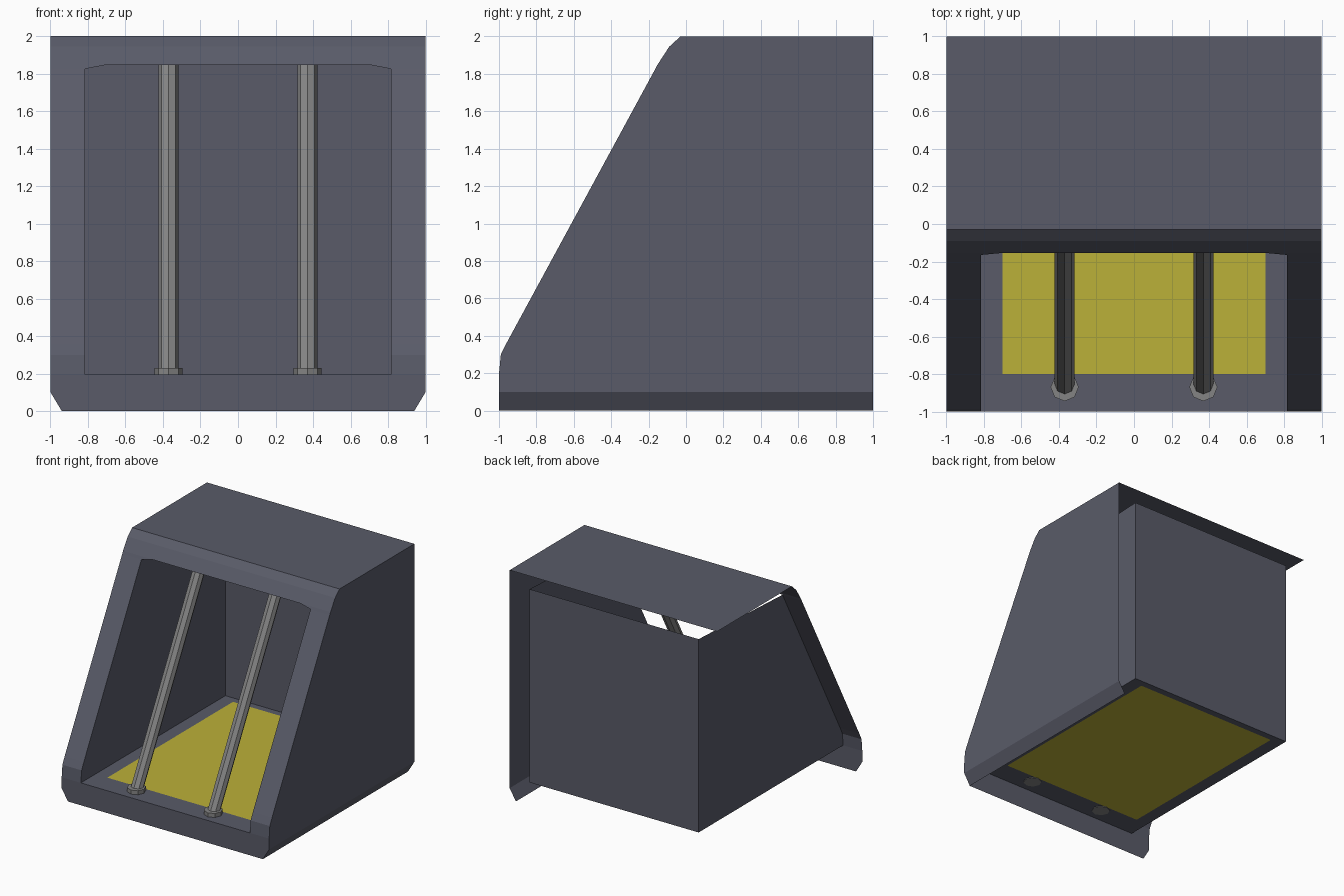
import bpy, bmesh
from mathutils import Vector

if "Cube" in bpy.data.objects:
    bpy.data.objects.remove(bpy.data.objects["Cube"])


def material(name, color):
    m = bpy.data.materials.new(name)
    m.diffuse_color = (*color, 1)
    m.use_nodes = True
    m.node_tree.nodes["Principled BSDF"].inputs["Base Color"].default_value = m.diffuse_color
    return m


SLATE = material("slate", (0.10, 0.105, 0.14))
YELLOW = material("yellow", (0.50, 0.44, 0.04))
STEEL = material("steel", (0.23, 0.23, 0.23))


def panels(name, polys, mat):
    """Open sheet-metal object made from a few polygons."""
    bm = bmesh.new()
    for poly in polys:
        bm.faces.new([bm.verts.new(p) for p in poly])
    bmesh.ops.remove_doubles(bm, verts=bm.verts, dist=0.0005)
    return finish(name, bm, mat)


def finish(name, bm, mat):
    me = bpy.data.meshes.new(name)
    bm.to_mesh(me)
    bm.free()
    me.materials.append(mat)
    ob = bpy.data.objects.new(name, me)
    bpy.context.collection.objects.link(ob)
    return ob


def strip(profile, x0, x1):
    """Quads swept along x between consecutive (y, z) points."""
    return [[(x0, *a), (x1, *a), (x1, *b), (x0, *b)]
            for a, b in zip(profile, profile[1:])]


W, FLOOR, BACK = 0.815, 0.195, 0.99
slope = [(-1, FLOOR), (-0.99, 0.30), (-0.96, 0.36), (-0.165, 1.825)]
brow = [(-0.165, 1.825), (-0.155, 1.845), (-0.09, 1.945), (-0.03, 2)]

# Front frame: two sloping posts, brow with clipped corners, lower lip
frame = strip(slope, -1, -W) + strip(slope, W, 1)
frame += strip(brow[1:], -1, 1)
for s in (-1, 1):
    post = [(s, *brow[0]), (s * W, *brow[0]), (s * 0.71, *brow[1]), (s, *brow[1])]
    frame.append(post[::s])
frame.append([(-0.94, -1, 0), (0.94, -1, 0), (1, -1, 0.1), (1, -1, FLOOR),
              (-1, -1, FLOOR), (-1, -1, 0.1)])
panels("front_frame", frame, SLATE)

# Roof sheet, and the single outer side with its bevelled foot
panels("roof", strip([(-0.03, 2), (1, 2)], -1, 1), SLATE)
outline = [(-1, 0.1)] + slope + brow[1:] + [(1, 2), (1, 0.1)]
panels("right_side", [[(1, *p) for p in reversed(outline)],
                      [(0.94, -1, 0), (0.94, 1, 0), (1, 1, 0.1), (1, -1, 0.1)]], SLATE)

# Inner bay: side walls and back wall, open at the top
bay = []
for s in (-1, 1):
    wall = [(s * W, *p) for p in slope + [(BACK, 1.88), (BACK, FLOOR)]]
    bay.append(wall[::-s])
bay.append([(W, BACK, FLOOR), (-W, BACK, FLOOR), (-W, BACK, 1.88), (W, BACK, 1.88)])
panels("bay_walls", bay, SLATE)

# Floor border around the yellow pad
X, Y0, Y1 = 0.70, -0.80, 0.93


def rect(x0, x1, y0, y1):
    return [(x0, y0, FLOOR), (x1, y0, FLOOR), (x1, y1, FLOOR), (x0, y1, FLOOR)]


panels("bay_floor", [rect(-W, W, -1, Y0), rect(-W, W, Y1, BACK),
                     rect(-W, -X, Y0, Y1), rect(X, W, Y0, Y1)], SLATE)
panels("floor_pad", [rect(-X, X, Y0, Y1)], YELLOW)


# Leaning octagonal bars with collars at the floor
def prism(name, x, r, a, b, mat):
    """Eight-sided prism with level ends, from (y, z) point a to b."""
    bm = bmesh.new()
    bmesh.ops.create_cone(bm, cap_ends=True, segments=8, radius1=r, radius2=r, depth=1)
    for v in bm.verts:
        end = a if v.co.z < 0 else b
        v.co = Vector((v.co.x + x, v.co.y + end[0], end[1]))
    return finish(name, bm, mat)


for side, x in (("left", -0.37), ("right", 0.37)):
    prism(side + "_bar", x, 0.053, (-0.87, 0.2), (0.04, 1.88), STEEL)
    prism(side + "_collar", x, 0.075, (-0.87, 0.19), (-0.87, 0.23), STEEL)
